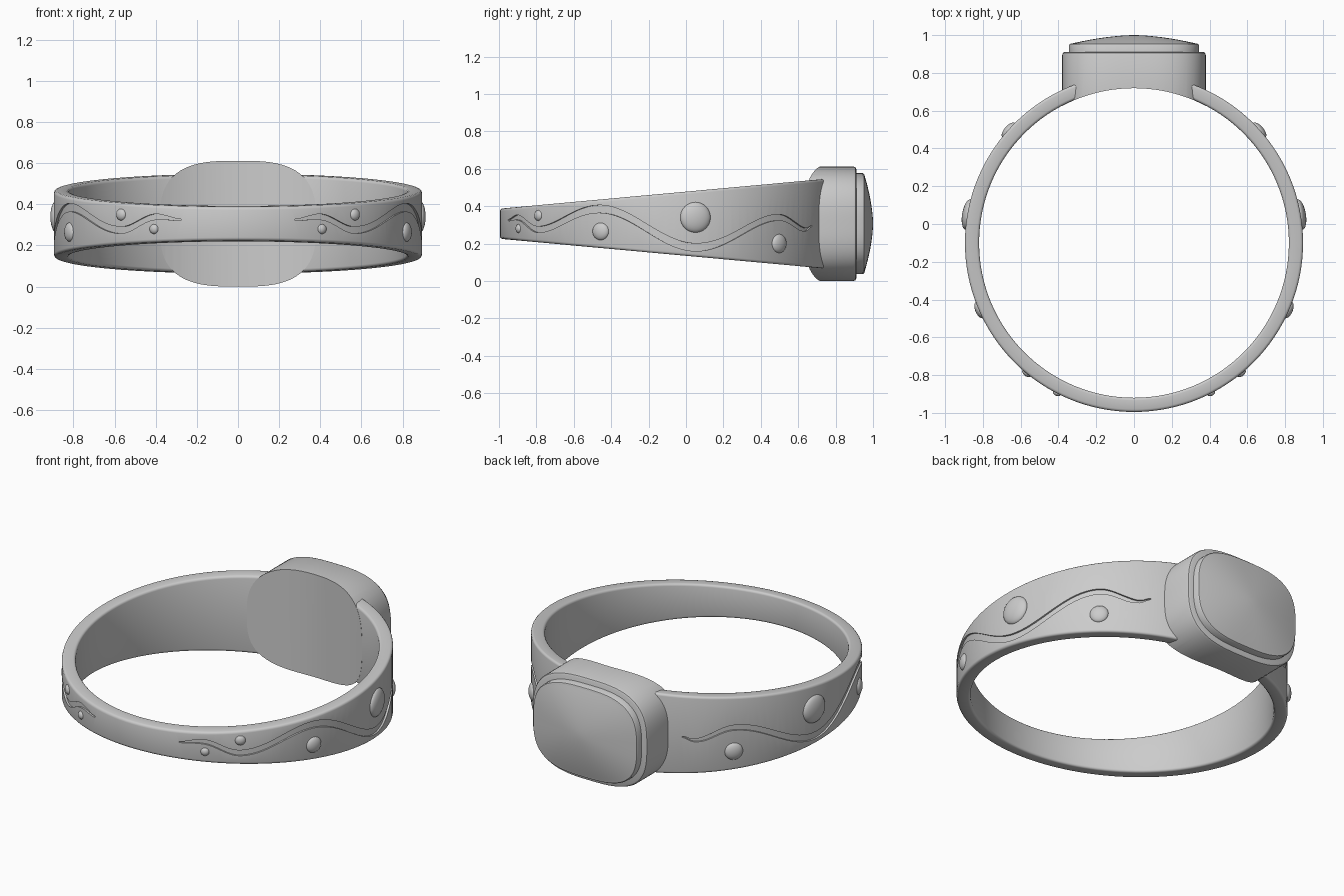
import bpy, bmesh, math
from mathutils import Matrix, Vector

old = bpy.data.objects.get("Cube")
if old:
    bpy.data.objects.remove(old, do_unlink=True)

metal = bpy.data.materials.new("grey metal")
metal.use_nodes = True
GREY = (0.6, 0.6, 0.6, 1)
metal.diffuse_color = GREY
metal.node_tree.nodes["Principled BSDF"].inputs["Base Color"].default_value = GREY

CY, CZ = -0.10, 0.306          # ring centre
R_IN, R_OUT = 0.82, 0.895
SEGS = 128


def make(name, bm):
    bmesh.ops.recalc_face_normals(bm, faces=bm.faces)
    mesh = bpy.data.meshes.new(name)
    bm.to_mesh(mesh)
    bm.free()
    obj = bpy.data.objects.new(name, mesh)
    bpy.context.collection.objects.link(obj)
    mesh.materials.append(metal)
    return obj


def loft(name, loops, closed=False):
    """Skin a row of equal point loops; cap the ends unless closed."""
    bm = bmesh.new()
    rows = [[bm.verts.new(p) for p in loop] for loop in loops]
    n = len(rows[0])
    pairs = list(zip(rows, rows[1:])) + ([(rows[-1], rows[0])] if closed else [])
    for a, b in pairs:
        for i in range(n):
            j = (i + 1) % n
            bm.faces.new((a[i], a[j], b[j], b[i]))
    if not closed:
        bm.faces.new(rows[0])
        bm.faces.new(rows[-1])
    return make(name, bm)


def on_ring(phi, r, z):
    """Point at an angle measured from the front of the ring towards +x."""
    return Vector((r * math.sin(phi), CY - r * math.cos(phi), z))


def cut(obj, cutter):
    cutter.hide_render = True
    mod = obj.modifiers.new("cut", 'BOOLEAN')
    mod.operation, mod.solver, mod.object = 'DIFFERENCE', 'EXACT', cutter
    bpy.context.view_layer.objects.active = obj
    bpy.ops.object.modifier_apply(modifier=mod.name)
    bpy.data.objects.remove(cutter, do_unlink=True)


def smooth(obj, angle=35):
    bpy.ops.object.select_all(action='DESELECT')
    obj.select_set(True)
    bpy.context.view_layer.objects.active = obj
    bpy.ops.object.shade_smooth_by_angle(angle=math.radians(angle))


# Band: rounded section swept round, growing taller towards the back
def band_section(phi):
    points = []
    bevel = 0.014
    corners = ((R_OUT, -1, 0), (R_OUT, 1, 90), (R_IN, 1, 180), (R_IN, -1, 270))
    for r, side, start in corners:
        inward = -1 if r == R_OUT else 1
        for k in range(4):
            a = math.radians(start - 90 + k * 30)
            rr = r + inward * bevel + bevel * math.cos(a)
            y = CY - rr * math.cos(phi)
            half = 0.08 + 0.0915 * (y + 1)
            z = CZ + side * (half - bevel) + bevel * math.sin(a)
            points.append(on_ring(phi, rr, z))
    return points


band = loft("band", [band_section(math.tau * i / SEGS) for i in range(SEGS)], True)

# Engraved wave on each side: (degrees from front, height)
WAVE = [(18, 0.325), (26, 0.34), (39.5, 0.275), (66, 0.385),
        (100, 0.18), (132, 0.34), (146, 0.275), (150, 0.295)]


def wave_height(deg):
    for (a, za), (b, zb) in zip(WAVE, WAVE[1:]):
        if deg <= b:
            t = (deg - a) / (b - a)
            return za + (zb - za) * (1 - math.cos(math.pi * t)) / 2
    return WAVE[-1][1]


def wave_cutter(side):
    loops = []
    first, last, steps = WAVE[0][0], WAVE[-1][0], 130
    for i in range(steps + 1):
        t = i / steps
        deg = first + (last - first) * t
        w = (0.012 + 0.009 * math.sin(math.pi * t)) * min(1, 0.25 + 12 * min(t, 1 - t))
        z, phi = wave_height(deg), side * math.radians(deg)
        loops.append([on_ring(phi, r, z + s * w) for r, s in
                      ((R_OUT - 0.011, -1), (R_OUT - 0.011, 1), (0.93, 1), (0.93, -1))])
    return loft("wave_cutter", loops)


for side in (1, -1):
    cut(band, wave_cutter(side))
smooth(band)

# Domed beads between the waves: (degrees, height, radius)
BEADS = [(27.2, 0.28, 0.024), (39.5, 0.35, 0.029), (66.5, 0.265, 0.047),
         (99.7, 0.34, 0.082), (132, 0.2, 0.051)]
for side, label in ((1, "left"), (-1, "right")):
    for number, (deg, z, radius) in enumerate(BEADS, 1):
        phi = side * math.radians(deg)
        bm = bmesh.new()
        bmesh.ops.create_uvsphere(bm, u_segments=32, v_segments=16, radius=1)
        depth = 0.012 + 0.24 * radius
        turn = on_ring(phi, 1, 0) - Vector((0, CY, 0))
        matrix = (Matrix.Translation(on_ring(phi, R_OUT - 0.004, z))
                  @ turn.to_track_quat('Z', 'Y').to_matrix().to_4x4()
                  @ Matrix.Diagonal((radius, radius, depth, 1)))
        bmesh.ops.transform(bm, matrix=matrix, verts=bm.verts)
        smooth(make(f"{label}_bead_{number}", bm), 60)


# Cushion-shaped outline for the head, setting and stone
def cushion(half_x, half_z, y, power=3.0, count=96):
    points = []
    for i in range(count):
        a = math.tau * i / count
        c, s = math.cos(a), math.sin(a)
        k = (abs(c) ** power + abs(s) ** power) ** (-1 / power)
        points.append((half_x * c * k, y, CZ + half_z * s * k))
    return points


# Head, hollowed to follow the finger hole
HX, HZ = 0.38, 0.306
head = loft("head", [cushion(HX, HZ, 0.5), cushion(HX, HZ, 0.895),
                     cushion(HX - 0.004, HZ - 0.004, 0.906),
                     cushion(HX - 0.014, HZ - 0.014, 0.911)])
bore = loft("bore_cutter", [[on_ring(math.tau * i / SEGS, R_IN - 0.001, z)
                             for i in range(SEGS)] for z in (-0.5, 1.5)])
cut(head, bore)
smooth(head)

# Thin setting plate under the stone
setting = loft("setting", [cushion(0.345, 0.27, 0.89), cushion(0.345, 0.27, 0.945),
                           cushion(0.341, 0.266, 0.952), cushion(0.333, 0.258, 0.955)])
smooth(setting)

# Shallow domed stone
dome = [cushion(0.332, 0.257, 0.94)]
for i in range(13):
    f = 1 - i / 12.5
    dome.append(cushion(0.332 * f, 0.257 * f, 0.955 + 0.045 * (1 - f ** 1.7), 2 + f))
stone = loft("stone", dome)
smooth(stone)
